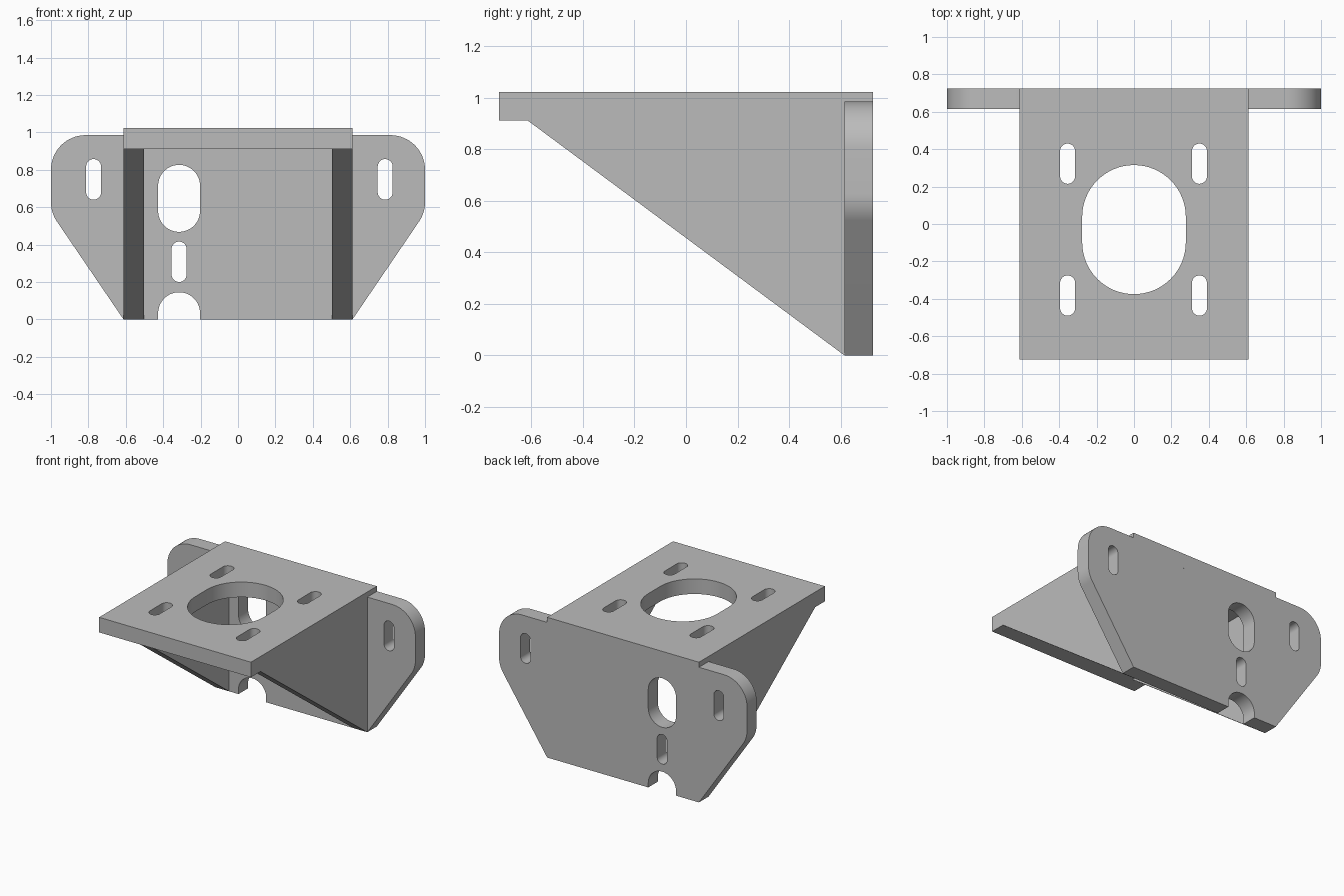
import bpy, bmesh, math
from mathutils import Vector

if "Cube" in bpy.data.objects:
    bpy.data.objects.remove(bpy.data.objects["Cube"])

# Single painted-metal colour
metal = bpy.data.materials.new("grey_metal")
metal.use_nodes = True
GREY = (0.5, 0.5, 0.5, 1)
metal.diffuse_color = GREY
metal.node_tree.nodes["Principled BSDF"].inputs["Base Color"].default_value = GREY


def rounded(corners, steps=16):
    """Closed outline from (u, v, fillet radius) corners."""
    out = []
    for i, (u, v, r) in enumerate(corners):
        p = Vector((u, v))
        if r == 0:
            out.append(p)
            continue
        a = (Vector(corners[i - 1][:2]) - p).normalized()
        b = (Vector(corners[(i + 1) % len(corners)][:2]) - p).normalized()
        half = a.angle(b) / 2
        centre = p + (a + b).normalized() * r / math.sin(half)
        start = p + a * r / math.tan(half) - centre
        end = p + b * r / math.tan(half) - centre
        turn = math.atan2(start.x * end.y - start.y * end.x, start.dot(end))
        for k in range(steps + 1):
            t = turn * k / steps
            c, s = math.cos(t), math.sin(t)
            out.append(centre + Vector((start.x * c - start.y * s,
                                        start.x * s + start.y * c)))
    # Neighbouring fillets may share an end point
    return [p for i, p in enumerate(out) if (p - out[i - 1]).length > 1e-4]


def slot(u, v0, v1, width):
    """Upright round-ended slot."""
    r = width / 2
    return rounded([(u - r, v0, r), (u + r, v0, r), (u + r, v1, r), (u - r, v1, r)])


def plate(name, loops, place, thickness):
    """Fill an outline with holes, place it in space and extrude it."""
    bm = bmesh.new()
    edges = []
    for loop in loops:
        vs = [bm.verts.new(place(p.x, p.y)) for p in loop]
        edges += [bm.edges.new((vs[i - 1], vs[i])) for i in range(len(vs))]
    direction = Vector(thickness)
    bmesh.ops.triangle_fill(bm, edges=edges, use_beauty=True, normal=direction.normalized())
    ext = bmesh.ops.extrude_face_region(bm, geom=bm.faces[:], use_keep_orig=True)
    moved = [g for g in ext["geom"] if isinstance(g, bmesh.types.BMVert)]
    bmesh.ops.translate(bm, verts=moved, vec=direction)
    bmesh.ops.recalc_face_normals(bm, faces=bm.faces[:])
    mesh = bpy.data.meshes.new(name)
    bm.to_mesh(mesh)
    bm.free()
    mesh.materials.append(metal)
    ob = bpy.data.objects.new(name, mesh)
    bpy.context.collection.objects.link(ob)
    return ob


W, D, T = 0.612, 0.725, 0.11      # half width, half depth, sheet thickness
TOP = 1.022
UNDER = TOP - T
EAR_TOP, EAR_R = 0.985, 0.185

# Top plate with a large opening and four adjustment slots
holes = [slot(0, -0.375, 0.315, 0.554)]
for x in (-0.355, 0.35):
    holes += [slot(x, 0.215, 0.43, 0.08), slot(x, -0.49, -0.275, 0.08)]
outline = rounded([(-W, -D, 0), (W, -D, 0), (W, D, 0), (-W, D, 0)])
parts = [plate("top_plate", [outline] + holes, lambda u, v: (u, v, UNDER), (0, 0, T))]

# Back plate with rounded ears, cable openings and a notch in the lower edge
ear = [(W, 0, 0), (1, 0.57, EAR_R), (1, EAR_TOP, EAR_R), (W, EAR_TOP, 0), (W, UNDER, 0)]
NOTCH, NR = -0.315, 0.112
notch = [(NOTCH - NR, 0, 0), (NOTCH - NR, 0.145, NR),
         (NOTCH + NR, 0.145, NR), (NOTCH + NR, 0, 0)]
outline = rounded(ear + [(-u, v, r) for u, v, r in reversed(ear)] + notch)
holes = [slot(NOTCH, 0.468, 0.826, 2 * NR), slot(NOTCH, 0.2, 0.416, 0.08),
         slot(-0.772, 0.64, 0.857, 0.08), slot(0.787, 0.64, 0.857, 0.08)]
parts.append(plate("back_plate", [outline] + holes, lambda u, v: (u, D, v), (0, -T, 0)))

# Triangular side gussets
triangle = rounded([(D - T, 0, 0), (D - T, UNDER, 0), (T - D, UNDER, 0)])
for side, name in ((1, "left_gusset"), (-1, "right_gusset")):
    parts.append(plate(name, [triangle], lambda u, v: (side * W, u, v), (-side * T, 0, 0)))

# Smooth the rounded edges only
for ob in bpy.context.selected_objects:
    ob.select_set(False)
for ob in parts:
    ob.select_set(True)
bpy.context.view_layer.objects.active = parts[0]
bpy.ops.object.shade_smooth_by_angle(angle=math.radians(25))
